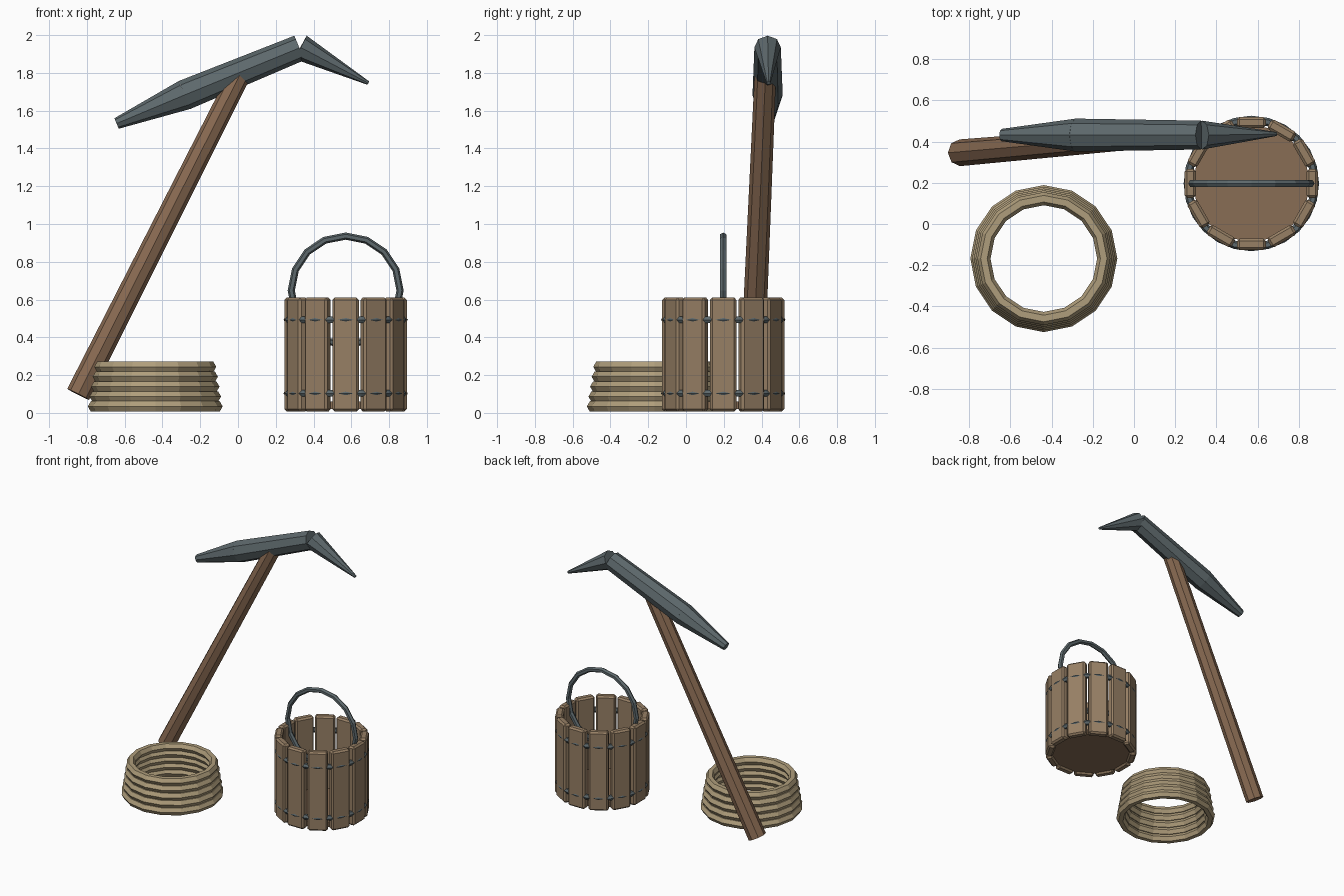
import bpy, bmesh
from math import radians, cos, sin, pi
from mathutils import Vector, Matrix

if "Cube" in bpy.data.objects:
    bpy.data.objects.remove(bpy.data.objects["Cube"])


def material(name, rgb):
    m = bpy.data.materials.new(name)
    m.diffuse_color = (*rgb, 1)
    m.use_nodes = True
    m.node_tree.nodes["Principled BSDF"].inputs["Base Color"].default_value = m.diffuse_color
    return m


HANDLE = material("handle_wood", (0.25, 0.145, 0.085))
WOOD = material("stave_wood", (0.31, 0.215, 0.13))
FLOOR = material("floor_wood", (0.25, 0.155, 0.09))
IRON = material("iron", (0.11, 0.14, 0.15))
ROPE = material("rope", (0.43, 0.34, 0.20))


def rod(name, a, b, r1, r2, mat, sides=8):
    """Tapered flat-sided rod from a to b."""
    a, b = Vector(a), Vector(b)
    z = (b - a).normalized()
    x = Vector((0, 1, 0))
    x = (x - z * x.dot(z)).normalized()
    y = z.cross(x)
    rot = Matrix((x, y, z)).transposed().to_4x4()
    bm = bmesh.new()
    bmesh.ops.create_cone(bm, cap_ends=True, segments=sides, radius1=r1, radius2=r2,
                          depth=(b - a).length,
                          matrix=Matrix.Translation((a + b) / 2) @ rot)
    me = bpy.data.meshes.new(name)
    bm.to_mesh(me)
    bm.free()
    me.materials.append(mat)
    ob = bpy.data.objects.new(name, me)
    bpy.context.collection.objects.link(ob)
    return ob


def ring(name, loc, R, r, seg, mat, rot=(0, 0, 0)):
    bpy.ops.mesh.primitive_torus_add(location=loc, rotation=rot, major_radius=R, minor_radius=r,
                                     major_segments=seg, minor_segments=6)
    ob = bpy.context.object
    ob.name = name
    ob.data.materials.append(mat)


# Pickaxe: leaning shaft and three-part bent head
rod("pick_shaft", (-0.846, 0.346, 0.098), (0.01, 0.42, 1.79), 0.065, 0.057, HANDLE)
HY = 0.432
rod("pick_blade", (-0.643, HY, 1.532), (-0.283, HY, 1.683), 0.03, 0.08, IRON)
rod("pick_head", (-0.283, HY, 1.683), (0.325, HY, 1.932), 0.08, 0.07, IRON)
rod("pick_spike", (0.331, HY, 1.935), (0.69, HY + 0.005, 1.746), 0.07, 0.01, IRON)

# Bucket: twelve bevelled staves, floor, two bands and a ring handle
BX, BY = 0.57, 0.197
for i in range(12):
    a = i * pi / 6
    bpy.ops.mesh.primitive_cube_add(size=1, rotation=(0, 0, a),
                                    location=(BX + 0.296 * cos(a), BY + 0.296 * sin(a), 0.309))
    ob = bpy.context.object
    ob.name = f"bucket_stave_{i + 1}"
    ob.data.transform(Matrix.Diagonal((0.055, 0.14, 0.602, 1)))
    ob.data.materials.append(WOOD)
    bev = ob.modifiers.new("bevel", 'BEVEL')
    bev.width = 0.012
    bev.segments = 1
rod("bucket_floor", (BX, BY, 0.02), (BX, BY, 0.06), 0.285, 0.285, FLOOR, 16)
for n, z in (("lower", 0.103), ("upper", 0.493)):
    ring(f"bucket_band_{n}", (BX, BY, z), 0.309, 0.02, 24, IRON)
ring("bucket_handle", (BX, BY, 0.648), 0.288, 0.019, 16, IRON, (radians(90), 0, 0))

# Rope coil: five stacked rings narrowing upwards
for i in range(5):
    ring(f"rope_coil_{i + 1}", (-0.438, -0.168, 0.034 + 0.0525 * i),
         0.325 - 0.0085 * i, 0.032, 16, ROPE)
